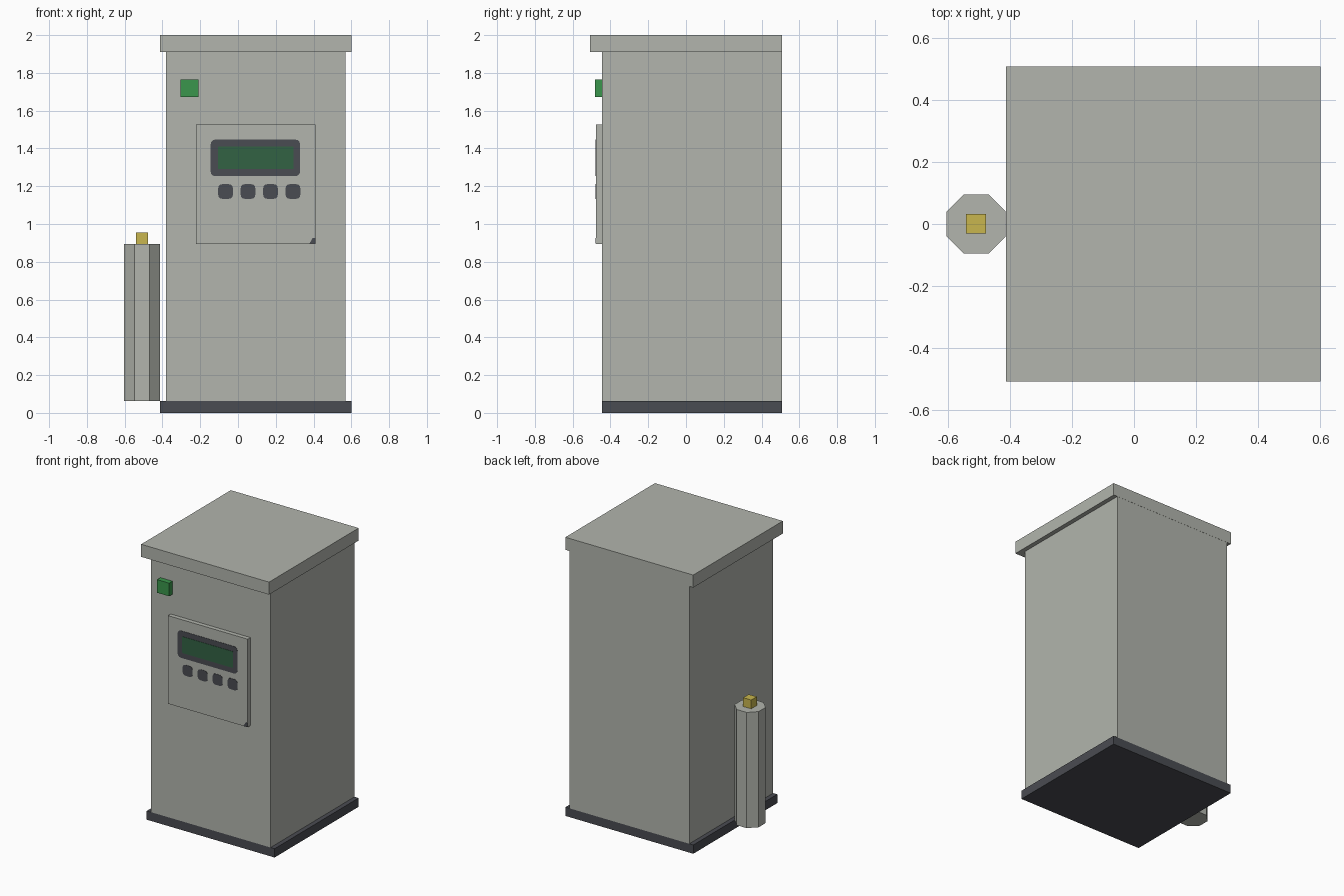
import bpy
import bmesh
import math

if "Cube" in bpy.data.objects:
    bpy.data.objects.remove(bpy.data.objects["Cube"])


def srgb(r, g, b):
    return tuple(((c / 255 + 0.055) / 1.055) ** 2.4 for c in (r, g, b)) + (1.0,)


def material(name, rgb):
    m = bpy.data.materials.new(name)
    m.diffuse_color = srgb(*rgb)
    m.use_nodes = True
    m.node_tree.nodes["Principled BSDF"].inputs["Base Color"].default_value = m.diffuse_color
    return m


GREY = material("warm grey", (178, 181, 173))
DARK = material("charcoal", (74, 76, 82))
GREEN = material("button green", (58, 150, 76))
SCREEN = material("screen green", (50, 98, 68))
BRASS = material("brass yellow", (200, 182, 78))


def finish(name, bm, mat):
    bmesh.ops.recalc_face_normals(bm, faces=bm.faces)
    mesh = bpy.data.meshes.new(name)
    bm.to_mesh(mesh)
    bm.free()
    mesh.materials.append(mat)
    obj = bpy.data.objects.new(name, mesh)
    bpy.context.collection.objects.link(obj)
    return obj


def box(name, x, y, z, mat):
    """Box from (min, max) ranges on each axis."""
    bm = bmesh.new()
    bmesh.ops.create_cube(bm, size=1)
    for v in bm.verts:
        v.co = [r[0] if c < 0 else r[1] for c, r in zip(v.co, (x, y, z))]
    return finish(name, bm, mat)


def plate(name, outline, y_back, y_front, mat):
    """Flat plate on the front, extruded from an x-z outline."""
    bm = bmesh.new()
    face = bm.faces.new([bm.verts.new((x, y_back, z)) for x, z in outline])
    ext = bmesh.ops.extrude_face_region(bm, geom=[face])["geom"]
    for v in ext:
        if isinstance(v, bmesh.types.BMVert):
            v.co.y = y_front
    return finish(name, bm, mat)


def rounded(cx, cz, w, h, r, steps=3):
    pts = []
    for k, (sx, sz) in enumerate(((1, 1), (-1, 1), (-1, -1), (1, -1))):
        for i in range(steps + 1):
            a = math.pi / 2 * (k + i / steps)
            pts.append((cx + sx * (w / 2 - r) + r * math.cos(a),
                        cz + sz * (h / 2 - r) + r * math.sin(a)))
    return pts


# Cabinet: plinth, body, overhanging lid
box("plinth", (-0.413, 0.602), (-0.445, 0.507), (0, 0.063), DARK)
box("cabinet_body", (-0.381, 0.57), (-0.445, 0.507), (0.063, 1.91), GREY)
box("lid", (-0.413, 0.602), (-0.508, 0.508), (1.91, 2.0), GREY)

# Control panel and indicator on the front
PANEL_Y = -0.476
box("control_panel", (-0.222, 0.41), (PANEL_Y, -0.445), (0.895, 1.527), GREY)
box("indicator_button", (-0.304, -0.209), (-0.483, -0.445), (1.672, 1.766), GREEN)

# Painted panel details
plate("display_frame", rounded(0.092, 1.35, 0.474, 0.194, 0.025),
      PANEL_Y, PANEL_Y - 0.002, DARK)
plate("display_screen", rounded(0.094, 1.35, 0.402, 0.118, 0.004),
      PANEL_Y - 0.002, PANEL_Y - 0.004, SCREEN)
for i in range(4):
    plate(f"key_{i + 1}", rounded(-0.066 + 0.119 * i, 1.172, 0.078, 0.078, 0.022),
          PANEL_Y, PANEL_Y - 0.002, DARK)
plate("corner_mark", [(0.378, 0.896), (0.41, 0.896), (0.41, 0.926), (0.395, 0.926)],
      PANEL_Y, PANEL_Y - 0.002, DARK)

# Octagonal side bottle with valve
bm = bmesh.new()
apothem = 0.0955
bmesh.ops.create_cone(bm, cap_ends=True, segments=8, depth=0.83,
                      radius1=apothem / math.cos(math.pi / 8),
                      radius2=apothem / math.cos(math.pi / 8))
first = bm.verts[:][0].co
turn = math.pi / 8 - math.atan2(first.y, first.x)
for v in bm.verts:
    x, y = v.co.x, v.co.y
    v.co.x = x * math.cos(turn) - y * math.sin(turn) - 0.509
    v.co.y = x * math.sin(turn) + y * math.cos(turn)
    v.co.z += 0.063 + 0.415
finish("bottle", bm, GREY)
box("bottle_valve", (-0.541, -0.477), (-0.03, 0.033), (0.893, 0.956), BRASS)
